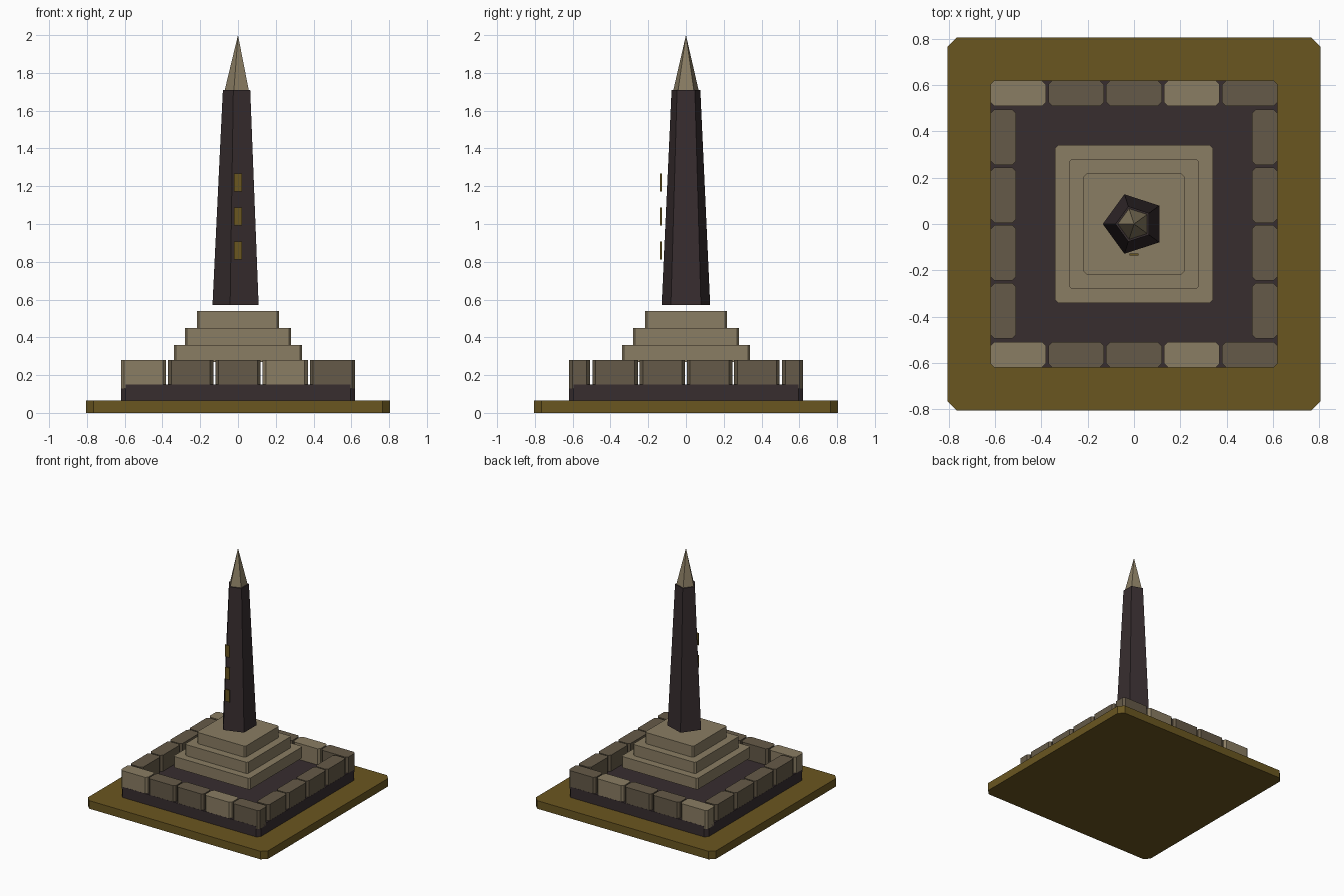
import bpy, bmesh, math

if "Cube" in bpy.data.objects:
    bpy.data.objects.remove(bpy.data.objects["Cube"])


def material(name, rgb):
    m = bpy.data.materials.new(name)
    lin = [((c / 255 + 0.055) / 1.055) ** 2.4 for c in rgb]
    m.diffuse_color = (*lin, 1)
    m.use_nodes = True
    m.node_tree.nodes["Principled BSDF"].inputs["Base Color"].default_value = m.diffuse_color
    return m


OLIVE = material("olive_bronze", (106, 86, 32))
LIGHT = material("light_stone", (138, 125, 99))
MID = material("mid_stone", (101, 90, 72))
DARK = material("dark_stone", (55, 45, 47))


def finish(bm, name, mat):
    bmesh.ops.recalc_face_normals(bm, faces=bm.faces)
    me = bpy.data.meshes.new(name)
    bm.to_mesh(me)
    bm.free()
    me.materials.append(mat)
    ob = bpy.data.objects.new(name, me)
    bpy.context.collection.objects.link(ob)
    return ob


def block(name, mat, x, y, z0, z1, hx, hy, cut=0.0):
    """Upright block with its four vertical corners chamfered."""
    outline = []
    for sx, sy in ((1, 1), (-1, 1), (-1, -1), (1, -1)):
        a = (x + sx * hx, y + sy * (hy - cut))
        b = (x + sx * (hx - cut), y + sy * hy)
        if cut == 0:
            outline.append(a)
        else:
            outline += [a, b] if sx * sy > 0 else [b, a]
    bm = bmesh.new()
    low = [bm.verts.new((*p, z0)) for p in outline]
    top = [bm.verts.new((*p, z1)) for p in outline]
    bm.faces.new(low)
    bm.faces.new(top)
    n = len(outline)
    for i in range(n):
        j = (i + 1) % n
        bm.faces.new((low[i], low[j], top[j], top[i]))
    return finish(bm, name, mat)


def pentagon_cone(name, mat, r0, r1, z0, z1):
    """Five-sided taper with one corner pointing to -x."""
    bm = bmesh.new()
    bmesh.ops.create_cone(bm, cap_ends=True, segments=5, radius1=r0, radius2=r1, depth=z1 - z0)
    bmesh.ops.remove_doubles(bm, verts=bm.verts, dist=1e-5)
    # turn so that the first corner lies on -x
    v = max(bm.verts, key=lambda q: q.co.xy.length)
    turn = math.pi - math.atan2(v.co.y, v.co.x)
    c, s = math.cos(turn), math.sin(turn)
    for q in bm.verts:
        px, py = q.co.x, q.co.y
        q.co = (c * px - s * py, s * px + c * py, q.co.z + (z0 + z1) / 2)
    return finish(bm, name, mat)


# ground slab and dark plinth
block("ground_slab", OLIVE, 0, 0, 0, 0.065, 0.805, 0.805, 0.04)
block("plinth", DARK, 0, 0, 0.06, 0.15, 0.62, 0.62, 0.025)

# border stones: five along front and back, four along each side
for sign, side in ((-1, "front"), (1, "back")):
    for i in range(5):
        block(f"border_stone_{side}_{i}", LIGHT if i % 3 == 0 else MID,
              -0.5 + 0.25 * i, sign * 0.564, 0.13, 0.28, 0.12, 0.055, 0.017)
for sign, side in ((-1, "left"), (1, "right")):
    for i in range(4):
        block(f"border_stone_{side}_{i}", MID,
              sign * 0.564, -0.375 + 0.25 * i, 0.13, 0.28, 0.055, 0.12, 0.017)

# stepped pedestal
for i, half in enumerate((0.34, 0.28, 0.217)):
    block(f"pedestal_step_{i}", LIGHT, 0, 0, 0.27 + 0.09 * i, 0.36 + 0.09 * i, half, half, 0.011)

# obelisk
pentagon_cone("obelisk_shaft", DARK, 0.135, 0.08, 0.57, 1.71)
pentagon_cone("obelisk_tip", LIGHT, 0.07, 0.0, 1.71, 2.0)

# thin plates in front of the shaft
for i in range(3):
    z = 0.86 + 0.18 * i
    block(f"inscription_plate_{i}", OLIVE, 0, -0.132, z - 0.048, z + 0.048, 0.02, 0.0045)
